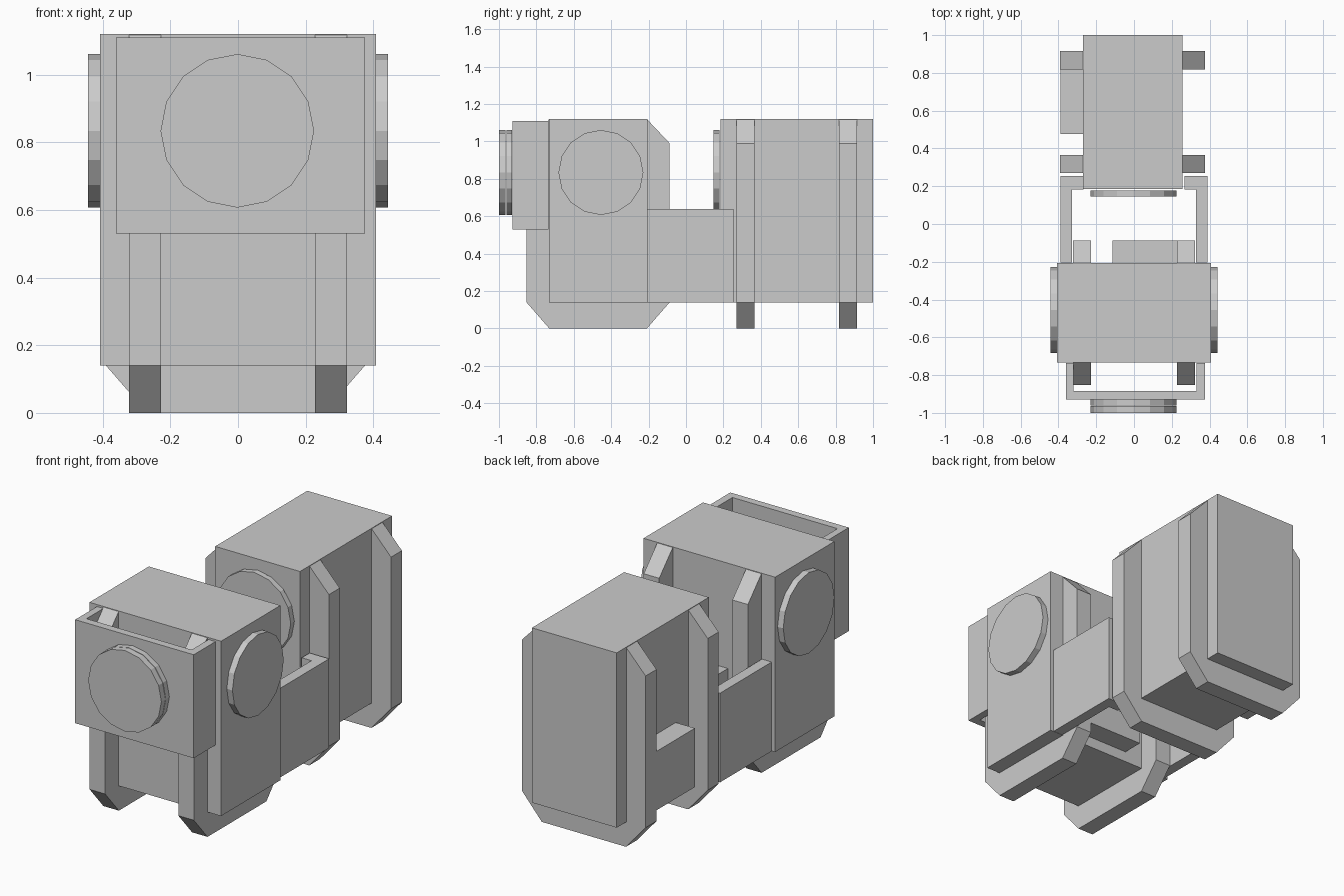
import bpy, bmesh
from math import radians
from mathutils import Matrix, Vector

if "Cube" in bpy.data.objects:
    bpy.data.objects.remove(bpy.data.objects["Cube"])

IDENT = Matrix.Identity(4)


def finish(name, bm, xf):
    bmesh.ops.transform(bm, matrix=xf, verts=bm.verts)
    bmesh.ops.recalc_face_normals(bm, faces=bm.faces)
    me = bpy.data.meshes.new(name)
    bm.to_mesh(me)
    bm.free()
    ob = bpy.data.objects.new(name, me)
    bpy.context.collection.objects.link(ob)
    return ob


def extrude(name, pts, vec, xf=IDENT):
    """Prism: flat outline pushed along vec."""
    bm = bmesh.new()
    face = bm.faces.new([bm.verts.new(p) for p in pts])
    res = bmesh.ops.extrude_face_region(bm, geom=[face], use_keep_orig=True)
    moved = [g for g in res["geom"] if isinstance(g, bmesh.types.BMVert)]
    bmesh.ops.translate(bm, verts=moved, vec=Vector(vec))
    return finish(name, bm, xf)


def box(name, x, y, z, xf=IDENT):
    return extrude(name, [(x[0], y[0], z[0]), (x[1], y[0], z[0]),
                          (x[1], y[1], z[0]), (x[0], y[1], z[0])],
                   (0, 0, z[1] - z[0]), xf)


def plan(name, pts, z0, z1):
    """Wall with a constant top-view outline."""
    return extrude(name, [(x, y, z0) for x, y in pts], (0, 0, z1 - z0))


def disc(name, centre, axis, depth, r=0.227):
    """Sixteen-sided disc along x or y."""
    bm = bmesh.new()
    bmesh.ops.create_cone(bm, cap_ends=True, segments=16, radius1=r, radius2=r, depth=depth)
    rot = Matrix.Rotation(radians(90), 4, "Y" if axis == "x" else "X")
    return finish(name, bm, Matrix.Translation(centre) @ rot)


def pouch(prefix, xf):
    """Case with two chamfered straps and a small buckle block on one side."""
    box(prefix + "_case", (-0.408, 0.408), (-0.263, 0.263), (0.14, 1.12), xf)
    outline = [(-0.383, 0.14), (-0.261, 0), (0.261, 0), (0.383, 0.14),
               (0.383, 0.99), (0.261, 1.119), (-0.261, 1.119), (-0.383, 0.99)]
    for side, s in (("left", -1), ("right", 1)):
        x0 = s * 0.275 - 0.048
        extrude(f"{prefix}_strap_{side}", [(x0, y, z) for y, z in outline], (0.096, 0, 0), xf)
    box(prefix + "_block", (-0.115, 0.228), (0.25, 0.382), (0.20, 0.53), xf)


# Two identical pouches, the rear one turned a quarter
pouch("front", Matrix.Translation((0, -0.47, 0)))
pouch("rear", Matrix.Translation((-0.0075, 0.592, 0)) @ Matrix.Rotation(radians(90), 4, "Z"))

# Round caps
for side, s in (("left", -1), ("right", 1)):
    disc("side_cap_" + side, (s * 0.425, -0.455, 0.834), "x", 0.036)
disc("rear_pouch_cap", (-0.002, 0.162, 0.834), "y", 0.032)
disc("panel_cap_inner", (-0.002, -0.945, 0.834), "y", 0.032)
disc("panel_cap_outer", (-0.002, -0.982, 0.834), "y", 0.036)

# U-shaped front panel, open above and below
plan("front_panel", [(-0.36, -0.735), (-0.36, -0.928), (0.375, -0.928), (0.375, -0.735),
                     (0.332, -0.735), (0.332, -0.885), (-0.32, -0.885), (-0.32, -0.735)],
     0.53, 1.11)

# L-shaped brackets joining the pouches
for side, s in (("left", -1), ("right", 1)):
    plan("bracket_" + side, [(s * 0.388, -0.205), (s * 0.388, 0.253), (s * 0.267, 0.253),
                             (s * 0.267, 0.183), (s * 0.328, 0.183), (s * 0.328, -0.205)],
         0.14, 0.64)
